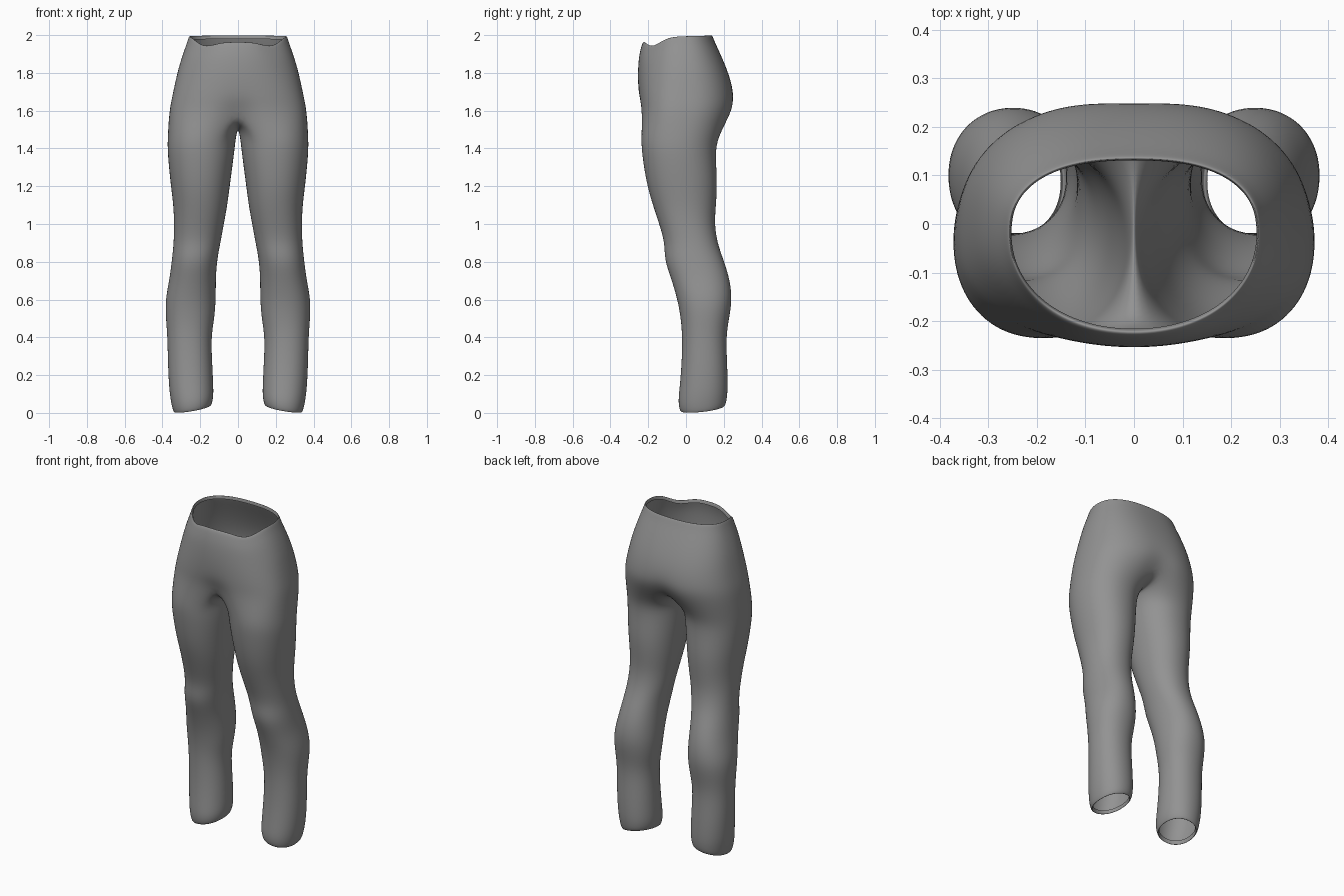
import bpy, bmesh
from math import sin, cos, pi, exp, radians, copysign

if "Cube" in bpy.data.objects:
    bpy.data.objects.remove(bpy.data.objects["Cube"])

K, J = 17, 7          # outer points of a half ring, extra points along the crotch seam
N = K + J

# leg rings: z, inner x, outer x, front y, back y
LEG = [
    (1.46, .010, .374, -.239, .172), (1.38, .018, .375, -.236, .156),
    (1.22, .040, .359, -.212, .168), (1.10, .055, .343, -.177, .160),
    (1.00, .074, .339, -.143, .152), (.90, .092, .341, -.113, .167),
    (.81, .110, .351, -.116, .200), (.71, .117, .363, -.079, .233),
    (.60, .116, .386, -.046, .246), (.50, .124, .383, -.028, .229),
    (.40, .142, .374, -.020, .212), (.25, .135, .372, -.024, .220),
    (.12, .129, .365, -.036, .222), (.05, .130, .356, -.042, .218),
    (.000, .137, .346, -.036, .212), (-.016, .146, .336, -.024, .200),
    (.015, .150, .332, -.020, .196),
]
# hip rings: z, half width, front y, back y, centre crease front, centre crease back, waist-dip weight
HIP = [
    (1.59, .366, -.243, .253, .035, .025, 0), (1.66, .353, -.250, .258, .004, .004, 0),
    (1.74, .336, -.255, .244, 0, 0, .1), (1.82, .318, -.256, .217, 0, 0, .3),
    (1.90, .293, -.251, .182, 0, 0, .6), (1.96, .271, -.240, .153, 0, 0, .9),
    (1.992, .262, -.231, .141, 0, 0, 1), (1.997, .256, -.221, .134, 0, 0, 1),
    (1.975, .254, -.217, .132, 0, 0, 1),
]


def spow(v, n):
    return copysign(abs(v) ** (2 / n), v)


def leg_ring(bm, z, xi, xo, yf, yb):
    ring = []
    for i in range(N):
        a = radians(-120 + i * 360 / N)
        tilt = max(0, 1 - max(z, 0) / .15)
        dz = tilt * (.018 * (1 - cos(a)) + .014 * (1 + sin(a)))
        n = 2.15
        ring.append(bm.verts.new(((xi + xo) / 2 + (xo - xi) / 2 * spow(cos(a), n),
                                  (yf + yb) / 2 + (yb - yf) / 2 * spow(sin(a), n), z + dz)))
    return ring


def hip_ring(bm, z, rx, yf, yb, cf, cb, w):
    ring, yc = [], -.02
    low = max(0, min(1, (1.80 - z) / .21))       # hips grow squarer towards the thighs
    for i in range(K):
        d = -90 + i * 180 / (K - 1)
        a = radians(d)
        n = 2.1 + .5 * low if d < 0 else 2.45
        x = 0 if i in (0, K - 1) else rx * spow(cos(a), n)
        y = yc + (yc - yf if d < 0 else yb - yc) * spow(sin(a), n)
        y += exp(-(x / .07) ** 2) * (cf if d < 0 else -cb)
        dip = .05 * exp(-((d + 50) / 22) ** 2) + .025 * exp(-((d + 90) / 20) ** 2)
        ring.append(bm.verts.new((x, y, z - w * dip + w * .004 * sin(a))))
    return ring


def bridge(bm, a, b, closed):
    for i in range(len(a) if closed else len(a) - 1):
        j = (i + 1) % len(a)
        bm.faces.new((a[i], a[j], b[j], b[i]))


bm = bmesh.new()
hips = [hip_ring(bm, *r) for r in HIP]
legs = [leg_ring(bm, *r) for r in LEG]

# crotch seam closing the lowest hip ring between back and front
front, back = hips[0][0].co, hips[0][-1].co
seam = []
for k in range(1, J + 1):
    t = k / (J + 1)
    seam.append(bm.verts.new((0, back.y + (front.y - back.y) * t,
                              HIP[0][0] - .082 * sin(pi * t) ** .8)))

for a, b in zip(hips, hips[1:]):
    bridge(bm, a, b, False)
bridge(bm, legs[0], hips[0] + seam, True)
for a, b in zip(legs, legs[1:]):
    bridge(bm, b, a, True)

mesh = bpy.data.meshes.new("trousers")
bm.to_mesh(mesh)
bm.free()
trousers = bpy.data.objects.new("trousers", mesh)
bpy.context.collection.objects.link(trousers)

# dark grey cloth
cloth = bpy.data.materials.new("cloth")
cloth.diffuse_color = (.29, .29, .29, 1)
cloth.use_nodes = True
cloth.node_tree.nodes["Principled BSDF"].inputs["Base Color"].default_value = cloth.diffuse_color
mesh.materials.append(cloth)

# mirror the half and smooth the cloth
mirror = trousers.modifiers.new("mirror", 'MIRROR')
mirror.use_clip = True
mirror.merge_threshold = .001
sub = trousers.modifiers.new("smooth", 'SUBSURF')
sub.levels = sub.render_levels = 2
for p in mesh.polygons:
    p.use_smooth = True
